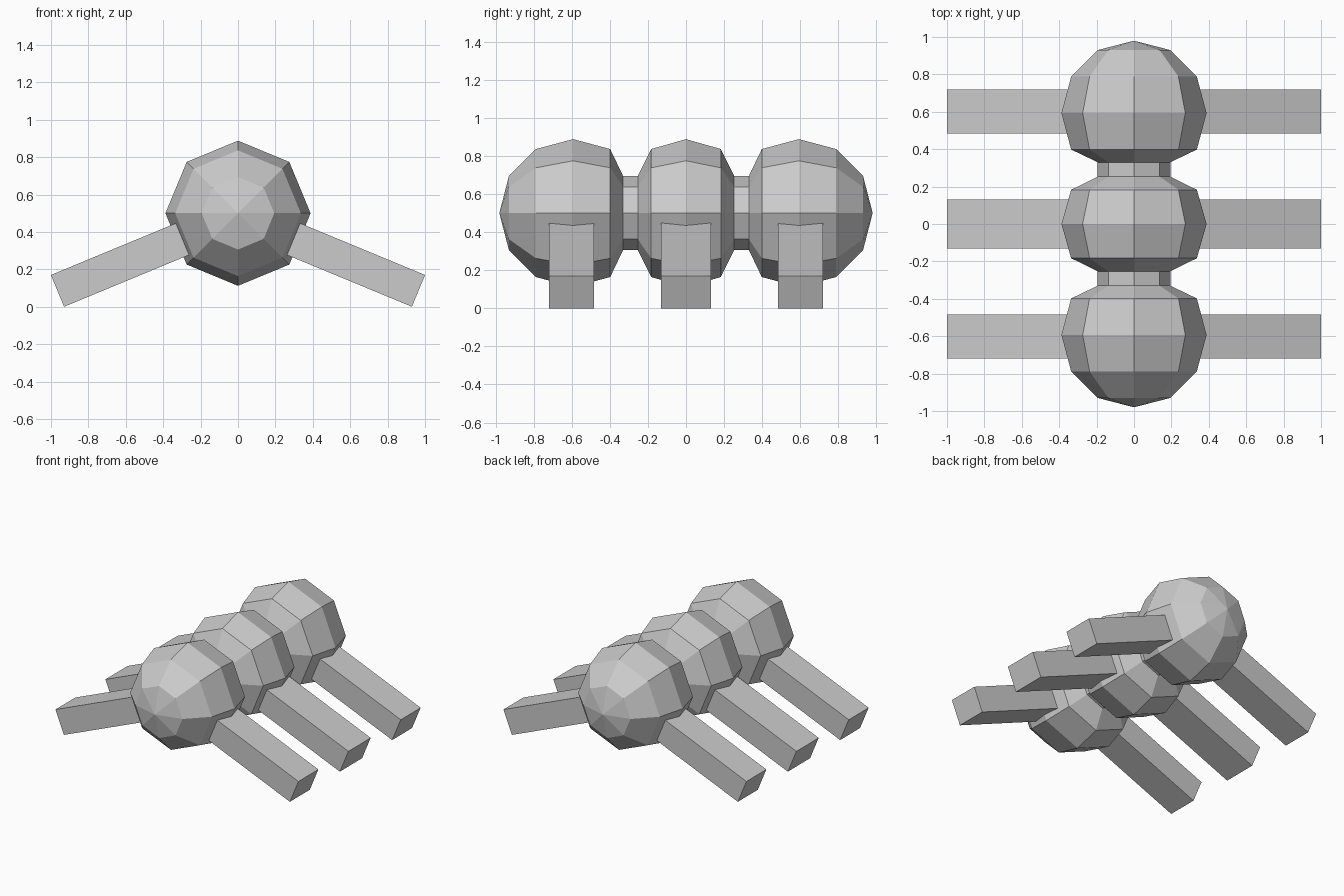
import bpy, bmesh, math
from mathutils import Matrix

if "Cube" in bpy.data.objects:
    bpy.data.objects.remove(bpy.data.objects["Cube"])

BODY_Z = 0.5
SIDES = 8


def add_object(name, bm):
    bmesh.ops.recalc_face_normals(bm, faces=bm.faces)
    mesh = bpy.data.meshes.new(name)
    bm.to_mesh(mesh)
    bm.free()
    obj = bpy.data.objects.new(name, mesh)
    bpy.context.collection.objects.link(obj)
    return obj


# Segmented body: eight-sided profile of (y, radius) turned about the y axis
half = [(0.183, 0.336), (0.253, 0.194), (0.330, 0.194), (0.398, 0.336),
        (0.593, 0.388), (0.788, 0.336), (0.930, 0.194)]
profile = [(-y, r) for y, r in reversed(half)] + [(0, 0.388)] + half
bm = bmesh.new()
rings = []
for y, r in profile:
    angles = [2 * math.pi * i / SIDES for i in range(SIDES)]
    rings.append([bm.verts.new((r * math.cos(a), y, BODY_Z + r * math.sin(a)))
                  for a in angles])
for a, b in zip(rings, rings[1:]):
    for i in range(SIDES):
        j = (i + 1) % SIDES
        bm.faces.new((a[i], a[j], b[j], b[i]))
for ring, y in ((rings[0], -0.98), (rings[-1], 0.98)):
    tip = bm.verts.new((0, y, BODY_Z))
    for i in range(SIDES):
        bm.faces.new((ring[i], ring[(i + 1) % SIDES], tip))
add_object("segmented_body", bm)


# Six straight legs sloping down from the lower side faces
def leg(name, side, y, width):
    tilt = math.radians(22.5)
    length, thick = 0.76, 0.184
    cx = 0.965 - length / 2 * math.cos(tilt)
    cz = 0.085 + length / 2 * math.sin(tilt)
    bm = bmesh.new()
    bmesh.ops.create_cube(bm, size=1, matrix=(
        Matrix.Translation((side * cx, y, cz))
        @ Matrix.Rotation(side * tilt, 4, 'Y')
        @ Matrix.Diagonal((length, width, thick, 1))))
    add_object(name, bm)


for side, side_name in ((-1, "left"), (1, "right")):
    for row, y, width in (("front", -0.601, 0.234), ("middle", 0, 0.262),
                          ("rear", 0.601, 0.234)):
        leg(f"{row}_{side_name}_leg", side, y, width)
